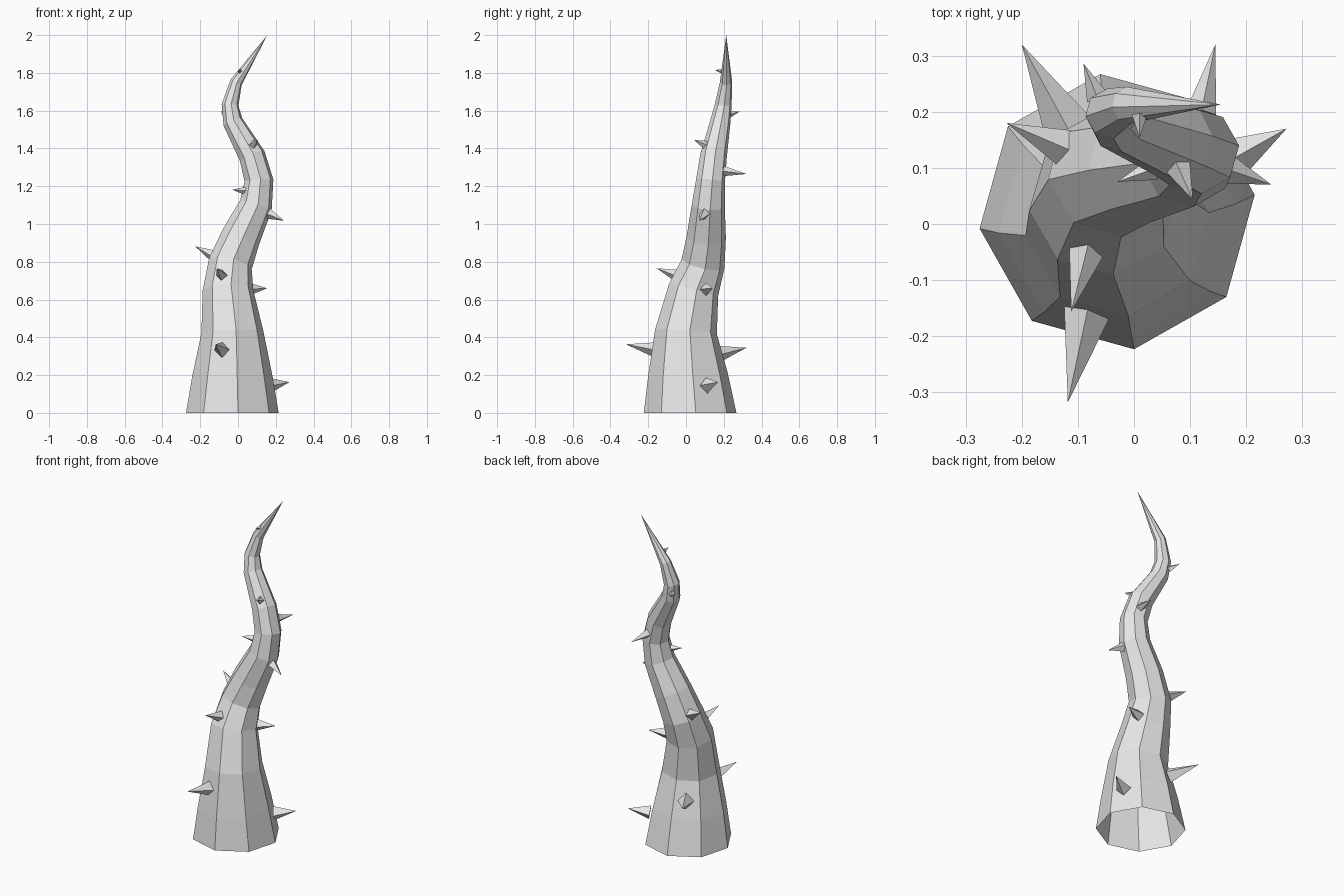
import bpy, bmesh, math
from mathutils import Vector

cube = bpy.data.objects.get("Cube")
if cube:
    bpy.data.objects.remove(cube, do_unlink=True)

mat = bpy.data.materials.new("pale_grey")
mat.use_nodes = True
grey = (0.8, 0.8, 0.8, 1)
mat.diffuse_color = grey
mat.node_tree.nodes["Principled BSDF"].inputs["Base Color"].default_value = grey


def add_object(name, bm):
    bmesh.ops.recalc_face_normals(bm, faces=bm.faces)
    mesh = bpy.data.meshes.new(name)
    bm.to_mesh(mesh)
    bm.free()
    mesh.materials.append(mat)
    obj = bpy.data.objects.new(name, mesh)
    bpy.context.collection.objects.link(obj)
    return obj


# Winding stem: centre line (x, y, z) and radius of each ring
SIDES = 8
PHASE = math.radians(7)
PATH = [
    (-.03, .022, 0, .247), (-.03, .01, .2, .213), (-.03, 0, .43, .165),
    (-.053, .04, .65, .135), (-.04, .09, .79, .117), (.015, .107, .93, .105),
    (.095, .118, 1.1, .088), (.111, .13, 1.23, .077), (.075, .146, 1.36, .071),
    (-.027, .182, 1.54, .054), (-.042, .197, 1.63, .045), (-.01, .212, 1.75, .033),
]
TIP = Vector((.155, .213, 2))
centres = [Vector(p[:3]) for p in PATH] + [TIP]

bm = bmesh.new()
rings = []
for i, p in enumerate(PATH):
    # each ring lies square to the path; the base ring lies flat
    tangent = centres[i + 1] - centres[i - 1] if i else Vector((0, 0, 1))
    turn = Vector((0, 0, 1)).rotation_difference(tangent)
    ring = []
    for k in range(SIDES):
        a = PHASE + math.tau * k / SIDES
        offset = Vector((math.cos(a), math.sin(a), 0)) * p[3]
        ring.append(bm.verts.new(centres[i] + turn @ offset))
    rings.append(ring)
for low, high in zip(rings, rings[1:]):
    for k in range(SIDES):
        n = (k + 1) % SIDES
        bm.faces.new((low[k], low[n], high[n], high[k]))
point = bm.verts.new(TIP)
for k in range(SIDES):
    bm.faces.new((rings[-1][k], rings[-1][(k + 1) % SIDES], point))
add_object("stem", bm)


# Four-sided thorns, sunk slightly into the stem
def thorn(name, base, tip, radius):
    base, tip = Vector(base), Vector(tip)
    axis = tip - base
    turn = axis.to_track_quat('Z', 'Y')
    bm = bmesh.new()
    corners = [bm.verts.new(base + turn @ (Vector((math.cos(a), math.sin(a), 0)) * radius))
               for a in (math.tau * k / 4 for k in range(4))]
    top = bm.verts.new(tip)
    bm.faces.new(corners[::-1])
    for k in range(4):
        bm.faces.new((corners[k], corners[(k + 1) % 4], top))
    add_object(name, bm)


THORNS = [
    ("right_low", (.165, .11, .145), (.272, .17, .163), .042),
    ("front_low", (-.08, -.14, .33), (-.118, -.318, .363), .046),
    ("back_low", (-.115, .165, .31), (-.2, .32, .345), .046),
    ("right_mid", (.055, .105, .655), (.155, .14, .66), .035),
    ("front_mid", (-.08, -.03, .72), (-.112, -.156, .766), .037),
    ("left_mid", (-.11, .13, .82), (-.227, .18, .882), .038),
    ("right_high", (.16, .1, 1.055), (.245, .07, 1.017), .029),
    ("left_high", (.04, .1, 1.175), (-.03, .075, 1.182), .022),
    ("back_high", (.12, .2, 1.28), (.145, .32, 1.265), .027),
    ("front_high", (.075, .11, 1.415), (.105, .043, 1.445), .026),
    ("back_top", (-.065, .225, 1.58), (-.09, .286, 1.596), .02),
    ("front_top", (.01, .195, 1.808), (.01, .153, 1.815), .014),
]
for place, base, tip, radius in THORNS:
    thorn(place + "_thorn", base, tip, radius)
